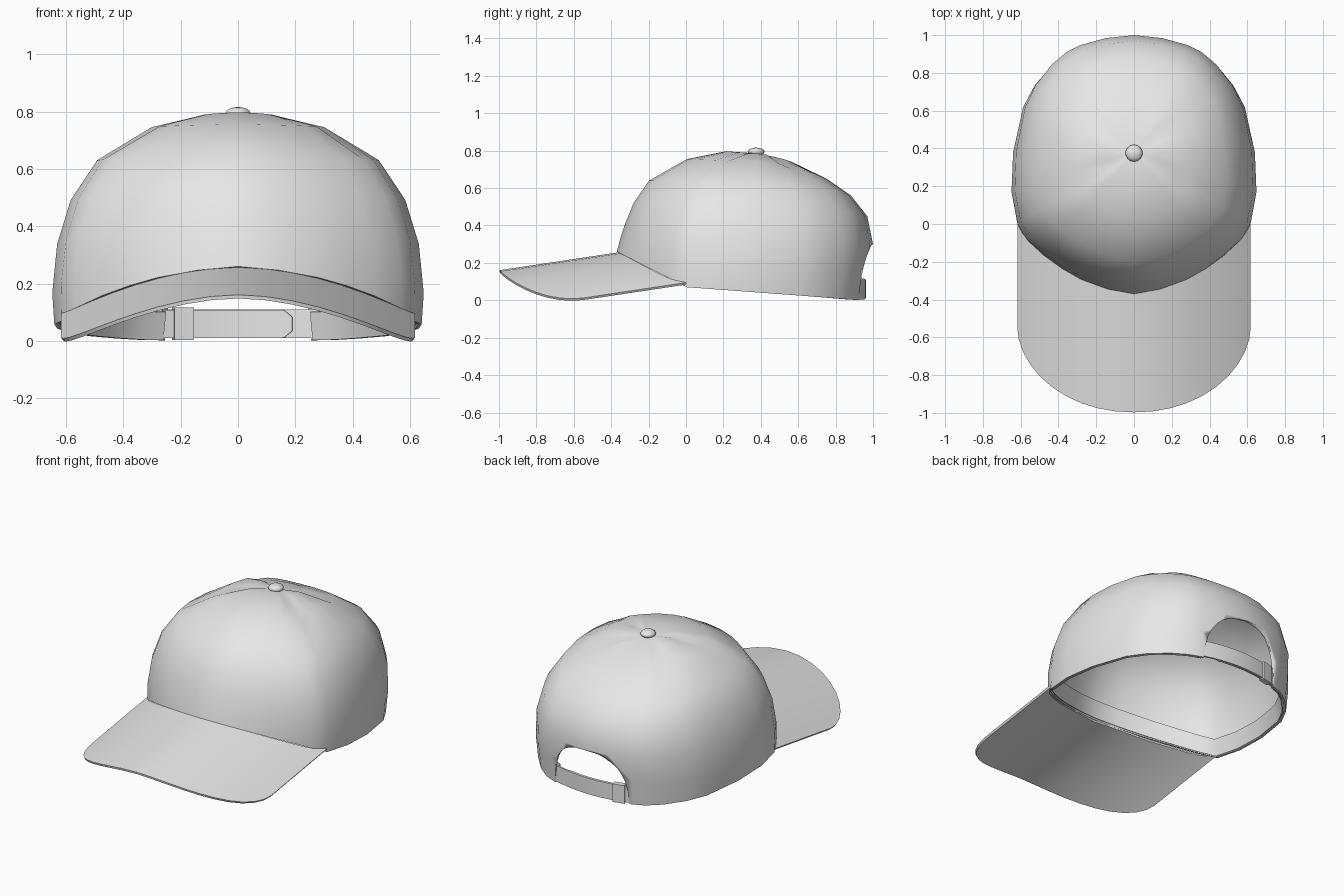
import bpy, bmesh, math
from mathutils import Vector

if "Cube" in bpy.data.objects:
    bpy.data.objects.remove(bpy.data.objects["Cube"])

grey = bpy.data.materials.new("light_grey_cloth")
grey.use_nodes = True
grey.diffuse_color = (0.8, 0.8, 0.8, 1)
grey.node_tree.nodes["Principled BSDF"].inputs["Base Color"].default_value = (0.8, 0.8, 0.8, 1)


def finish(name, bm, thickness=0.0, angle=40):
    """Turn a bmesh into a smooth-shaded object, thickened inward if asked."""
    mesh = bpy.data.meshes.new(name)
    bm.to_mesh(mesh)
    bm.free()
    obj = bpy.data.objects.new(name, mesh)
    bpy.context.collection.objects.link(obj)
    mesh.materials.append(grey)
    bpy.ops.object.select_all(action="DESELECT")
    obj.select_set(True)
    bpy.context.view_layer.objects.active = obj
    if thickness:
        mod = obj.modifiers.new("thickness", "SOLIDIFY")
        mod.thickness = thickness
        mod.offset = -1
        bpy.ops.object.modifier_apply(modifier=mod.name)
    bpy.ops.object.shade_smooth_by_angle(angle=math.radians(angle))
    return obj


def grid(columns):
    """Sheet of quads through equal-length columns of points."""
    bm = bmesh.new()
    v = [[bm.verts.new(p) for p in col] for col in columns]
    for a, b in zip(v, v[1:]):
        for j in range(len(a) - 1):
            bm.faces.new((a[j], b[j], b[j + 1], a[j + 1]))
    bmesh.ops.remove_doubles(bm, verts=bm.verts[:], dist=0.0005)
    return bm


def prism(points, direction):
    """Closed solid swept from a flat outline."""
    bm = bmesh.new()
    face = bm.faces.new([bm.verts.new(p) for p in points])
    out = bmesh.ops.extrude_face_region(bm, geom=[face])
    moved = [e for e in out["geom"] if isinstance(e, bmesh.types.BMVert)]
    bmesh.ops.translate(bm, verts=moved, vec=direction)
    bmesh.ops.recalc_face_normals(bm, faces=bm.faces[:])
    return bm


# Crown: half plan outline, front to back, and three vertical profiles
MID_Y = 0.38
outline = [(0, -.37), (.14, -.345), (.28, -.295), (.38, -.24), (.48, -.17), (.575, -.085),
           (.622, 0), (.65, .17), (.64, .38), (.59, .62), (.53, .74), (.44, .85),
           (.36, .915), (.285, .95), (.15, .985), (0, 1)]
front = [(1, .26), (.975, .33), (.935, .42), (.88, .52), (.77, .64), (.5, .755), (.22, .797), (0, .785)]
side = [(.985, .05), (1, .15), (.975, .33), (.9, .49), (.755, .63), (.46, .745), (.2, .785), (0, .785)]
back = [(.935, 0), (.965, .16), (1, .3), (.95, .45), (.81, .56), (.6, .65), (.3, .74), (0, .785)]
seams = (6, 10)


def base_z(y):
    return .07 - .513 * y if y < 0 else .07 * (1 - y / .96)


def meridian(i, sign):
    x, y = outline[i]
    d = Vector((sign * x, y - MID_Y))
    w = d.normalized().y ** 2
    end = front if d.y < 0 else back
    points = []
    for k, (s, e) in enumerate(zip(side, end)):
        r = s[0] + (e[0] - s[0]) * w
        z = s[1] + (e[1] - s[1]) * w
        if k == 0:
            z = max(0.002, base_z(y))
        if i in seams and k in (5, 6):
            z -= 0.012
        points.append(Vector((d.x * r, MID_Y + d.y * r, z)))
    return points


last = len(outline) - 1
columns = [meridian(i, -1) for i in range(last, 0, -1)]
columns += [meridian(i, 1) for i in range(last + 1)]
crown = finish("crown", grid(columns), 0.012)

# Arched opening at the back of the crown
arch = [(.255, .7, -.1)]
for i in range(17):
    a = math.pi * i / 16
    c, s = math.cos(a), max(0, math.sin(a))
    arch.append((math.copysign(.255 * abs(c) ** .8, c), .7, .3 * s ** .8))
arch.append((-.255, .7, -.1))
cutter = finish("opening_cutter", prism(arch, (0, .6, 0)))
cutter.hide_render = True
bpy.context.view_layer.objects.active = crown
cut = crown.modifiers.new("opening", "BOOLEAN")
cut.operation = "DIFFERENCE"
cut.solver = "EXACT"
cut.object = cutter
bpy.ops.object.modifier_apply(modifier=cut.name)
bpy.data.objects.remove(cutter)

# Sweatband inside the lower edge, open at the back
band = []
for col in columns[2:-2]:
    p = col[0]
    rim = [Vector((p.x * f, MID_Y + (p.y - MID_Y) * f, p.z + h)) for f, h in ((.975, .002), (.94, .1))]
    band.append(rim)
finish("sweatband", grid(band), 0.006)


# Brim: arched sheet between the crown edge and a rounded front edge
def crown_front_y(x):
    for (x0, y0), (x1, y1) in zip(outline, outline[1:7]):
        if x <= x1:
            return y0 + (y1 - y0) * (x - x0) / (x1 - x0)
    return 0


brim = []
BRIM_W, STEPS = 0.618, 20
for i in range(STEPS + 1):
    t = math.sin(math.pi / 2 * (2 * i / STEPS - 1))
    x = BRIM_W * t
    y_in = crown_front_y(abs(x)) + 0.008
    y_out = -.55 - .447 * max(0, 1 - abs(t) ** 2.1) ** .55
    column = []
    for j in range(7):
        y = y_out + (y_in - y_out) * j / 6
        column.append((x, y, .255 + (y + .37) * .15 - .525 * abs(x) ** 1.85))
    brim.append(column)
finish("brim", grid(brim), 0.013)


# Rear strap, its overlapping flap and the buckle
def strap(name, x0, x1, z0, z1, offset, thick, rounded=False):
    cols = []
    for i in range(17):
        x = x0 + (x1 - x0) * i / 16
        half = (z1 - z0) / 2
        if rounded and x1 - x < .04:
            half *= .5 + .5 * math.sqrt(max(0, 1 - ((x - x1 + .04) / .04) ** 2))
        mid = (z0 + z1) / 2
        y = .962 - .6 * x * x + offset
        cols.append([(x, y, mid + half), (x, y, mid - half)])
    return finish(name, grid(cols), thick)


strap("rear_strap", -.285, .285, .01, .11, 0, .01)
strap("strap_flap", -.265, .19, .01, .108, -.012, .008, True)
strap("buckle", -.23, -.16, .003, .116, .008, .034)

# Button on top
bm = bmesh.new()
bmesh.ops.create_uvsphere(bm, u_segments=14, v_segments=8, radius=.045)
for v in bm.verts:
    v.co = (v.co.x, v.co.y + .375, v.co.z * .5 + .794)
finish("top_button", bm, angle=60)
